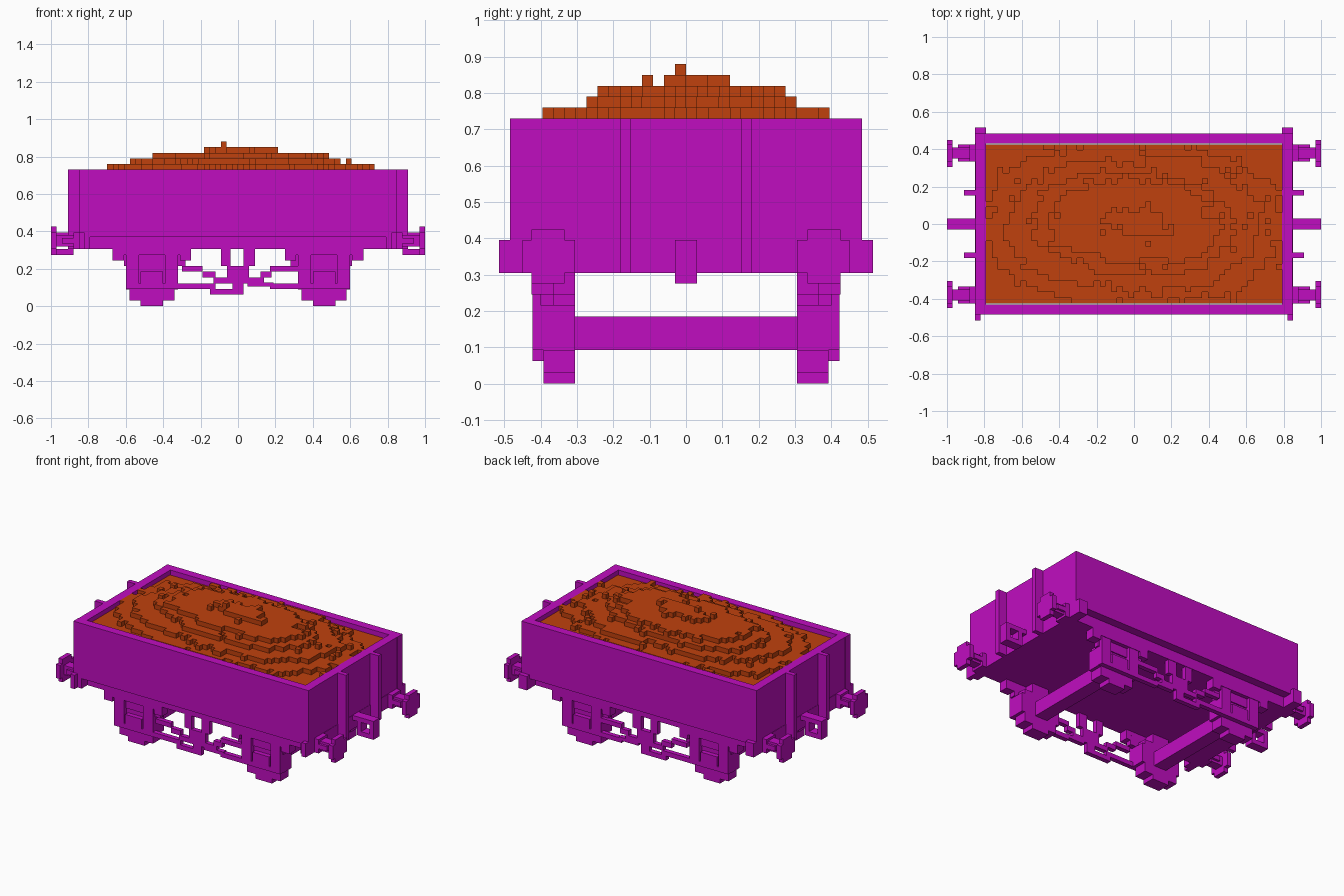
import bpy, bmesh, math, random
from mathutils import Vector, noise

random.seed(4)
cube = bpy.data.objects.get("Cube")
if cube:
    bpy.data.objects.remove(cube, do_unlink=True)


def material(name, rgb):
    m = bpy.data.materials.new(name)
    m.use_nodes = True
    m.diffuse_color = (*rgb, 1)
    bsdf = m.node_tree.nodes["Principled BSDF"]
    bsdf.inputs["Base Color"].default_value = (*rgb, 1)
    bsdf.inputs["Roughness"].default_value = 0.8
    return m


MAGENTA = material("magenta paint", (0.53, 0.004, 0.53))
ORANGE = material("orange ore", (0.53, 0.053, 0.004))


def finish(name, bm, mat):
    me = bpy.data.meshes.new(name)
    bm.to_mesh(me)
    bm.free()
    me.materials.append(mat)
    ob = bpy.data.objects.new(name, me)
    bpy.context.collection.objects.link(ob)
    return ob


def blocks(name, boxes, sx=1, sy=1):
    """One object from (x0, x1, y0, y1, z0, z1) boxes, flipped by sx and sy."""
    bm = bmesh.new()
    for x0, x1, y0, y1, z0, z1 in boxes:
        verts = bmesh.ops.create_cube(bm, size=1)["verts"]
        size = Vector((x1 - x0, y1 - y0, z1 - z0))
        mid = Vector((sx * (x0 + x1) / 2, sy * (y0 + y1) / 2, (z0 + z1) / 2))
        for v in verts:
            v.co = Vector(a * b for a, b in zip(v.co, size)) + mid
    return finish(name, bm, MAGENTA)


# Tub: side walls, end walls and the floor with its sole bars
blocks("floor", [(-0.79, 0.79, -0.425, 0.425, 0.305, 0.40)])
for sy, side in ((-1, "right"), (1, "left")):
    blocks(side + "_wall", [(-0.85, 0.85, 0.43, 0.485, 0.37, 0.73)], 1, sy)
for sx, end in ((-1, "rear"), (1, "front")):
    blocks(end + "_end_wall", [(0.79, 0.848, -0.43, 0.43, 0.37, 0.73)], sx)
    blocks(end + "_headstock", [(0.79, 0.85, -0.485, 0.485, 0.305, 0.395),
                                (0.79, 0.85, 0.485, 0.515, 0.305, 0.395),
                                (0.82, 0.85, -0.515, -0.485, 0.305, 0.395)], sx)
    # Upright ribs on the end
    blocks(end + "_ribs", [(0.848, 0.908, y, y + 0.03, 0.305, 0.73)
                           for y in (-0.182, 0.152)], sx)
    # Coupling loop
    blocks(end + "_coupling", [(0.85, 1.0, -0.03, 0.03, 0.365, 0.395),
                               (0.88, 0.91, -0.03, 0.03, 0.275, 0.365),
                               (0.91, 1.0, -0.03, 0.03, 0.275, 0.305),
                               (0.97, 1.0, -0.03, 0.03, 0.305, 0.365)], sx)
    # Axle beam between the wheels
    blocks(end + "_axle", [(0.41, 0.50, -0.305, 0.305, 0.092, 0.185)], sx)

    for sy, side in ((-1, "right"), (1, "left")):
        tag = end + "_" + side
        # Buffer: square shank, collar and a cross-shaped head
        blocks(tag + "_buffer", [(0.85, 0.97, 0.35, 0.41, 0.32, 0.38),
                                 (0.85, 0.94, 0.335, 0.425, 0.335, 0.365),
                                 (0.85, 0.88, 0.335, 0.425, 0.305, 0.395),
                                 (0.97, 1.0, 0.305, 0.45, 0.305, 0.395),
                                 (0.97, 1.0, 0.335, 0.425, 0.275, 0.425)], sx, sy)

        # Stepped wheel, given as (half width, bottom, top) rows
        c = 0.46
        rows = [(0.06, 0, 0.03), (0.12, 0.03, 0.09),
                (0.14, 0.09, 0.215), (0.12, 0.215, 0.245), (0.06, 0.245, 0.305)]
        blocks(tag + "_wheel", [(c - w, c + w, 0.305, 0.392, a, b)
                                for w, a, b in rows], sx, sy)

        # Axle guard: spring, two legs, and the axle box between them
        guard = [(c - 0.21, c + 0.21, 0.365, 0.425, 0.275, 0.305),
                 (c - 0.21, c - 0.15, 0.365, 0.425, 0.245, 0.275),
                 (c + 0.15, c + 0.21, 0.365, 0.425, 0.245, 0.275),
                 (c - 0.15, c + 0.15, 0.365, 0.40, 0.215, 0.275),
                 (c - 0.18, c + 0.15, 0.365, 0.40, 0.215, 0.245),
                 (c - 0.06, c + 0.06, 0.392, 0.422, 0.092, 0.185),
                 (c - 0.09, c + 0.09, 0.392, 0.422, 0.092, 0.122)]
        for d in (-1, 1):
            mid = c + d * 0.105
            guard.append((mid - 0.035, mid + 0.035, 0.392, 0.422, 0.092, 0.275))
        blocks(tag + "_axle_guard", guard, sx, sy)

# Brake gear on each side: V hanger, pivot, push rods and lever
for sy, side in ((-1, "right"), (1, "left")):
    y0, y1 = 0.392, 0.422
    gear = [(-0.09, -0.04, 0.215, 0.305), (0.03, 0.09, 0.215, 0.305),
            (-0.06, 0.06, 0.122, 0.215), (-0.03, 0.03, 0.065, 0.122),
            (-0.30, -0.19, 0.185, 0.215), (-0.19, -0.12, 0.153, 0.185),
            (-0.13, -0.06, 0.122, 0.153), (-0.36, -0.12, 0.092, 0.122),
            (-0.15, 0.03, 0.062, 0.092), (0.12, 0.18, 0.153, 0.185),
            (0.06, 0.14, 0.122, 0.153), (0.17, 0.32, 0.185, 0.215),
            (0.05, 0.19, 0.106, 0.128), (0.17, 0.36, 0.092, 0.122)]
    blocks(side + "_brake_gear", [(a, b, y0, y1, e, f) for a, b, e, f in gear], 1, sy)

# Ore heap: stepped height field with walls between neighbouring cells
NX, NY, S, BASE = 52, 28, 0.0304, 0.70


def level(i, j):
    """Number of steps above the base for one cell."""
    if not (0 <= i < NX and 0 <= j < NY):
        return -4
    x, y = (i + 0.5 - NX / 2) * S, (j + 0.5 - NY / 2) * S
    r = math.sqrt(abs(x / 0.8) ** 2.5 + (y / 0.43) ** 2)
    r += 0.10 * noise.noise(Vector((x * 5, y * 9, 2.3)))
    r += rough[i][j]
    return sum(r < t for t in (1.0, 0.82, 0.63, 0.51, 0.17))


rough = [[random.choice((0, 0, 0, 0, 0, 0, 0.06, -0.08)) for j in range(NY)]
         for i in range(NX)]
heights = {(i, j): level(i, j) for i in range(-1, NX + 1) for j in range(-1, NY + 1)}
heights[NX // 2 - 3, NY // 2 - 1] = 6  # single lump on the peak

bm = bmesh.new()


def quad(pts):
    bm.faces.new([bm.verts.new(p) for p in pts])


for i in range(NX):
    for j in range(NY):
        h = heights[i, j]
        x0, y0 = (i - NX / 2) * S, (j - NY / 2) * S
        x1, y1 = x0 + S, y0 + S
        z = BASE + 0.03 * h
        quad([(x0, y0, z), (x1, y0, z), (x1, y1, z), (x0, y1, z)])
        for di, dj, a, b in ((1, 0, (x1, y0), (x1, y1)), (-1, 0, (x0, y1), (x0, y0)),
                             (0, 1, (x1, y1), (x0, y1)), (0, -1, (x0, y0), (x1, y0))):
            low = heights[i + di, j + dj]
            if low < h:
                zl = BASE + 0.03 * low
                quad([(*a, zl), (*b, zl), (*b, z), (*a, z)])
bmesh.ops.remove_doubles(bm, verts=bm.verts, dist=0.0005)
finish("ore_heap", bm, ORANGE)
